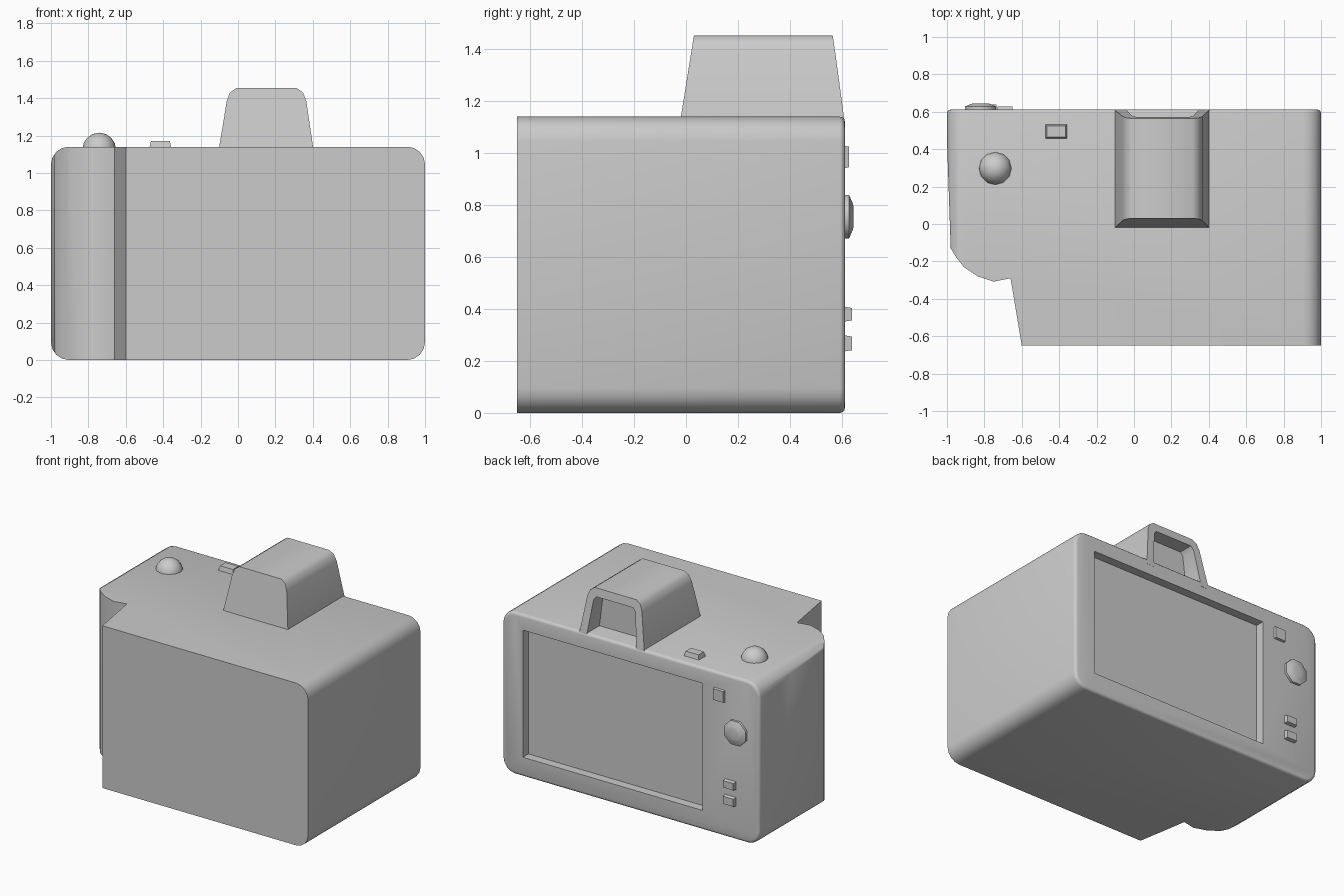
import bpy, bmesh, math
from mathutils import Matrix

if "Cube" in bpy.data.objects:
    bpy.data.objects.remove(bpy.data.objects["Cube"])


def finish(name, bm, angle=40):
    bmesh.ops.recalc_face_normals(bm, faces=bm.faces)
    me = bpy.data.meshes.new(name)
    bm.to_mesh(me)
    bm.free()
    ob = bpy.data.objects.new(name, me)
    bpy.context.collection.objects.link(ob)
    if angle:
        smooth(ob, angle)
    return ob


def smooth(ob, angle):
    bpy.ops.object.select_all(action='DESELECT')
    ob.select_set(True)
    bpy.context.view_layer.objects.active = ob
    bpy.ops.object.shade_smooth_by_angle(angle=math.radians(angle))


def loft(ring_a, ring_b):
    """Closed solid between two matching rings."""
    bm = bmesh.new()
    a = [bm.verts.new(p) for p in ring_a]
    b = [bm.verts.new(p) for p in ring_b]
    n = len(a)
    for i in range(n):
        j = (i + 1) % n
        bm.faces.new((a[i], a[j], b[j], b[i]))
    bm.faces.new(a)
    bm.faces.new(b)
    bmesh.ops.recalc_face_normals(bm, faces=bm.faces)
    return bm


def boolean(ob, cutter, op):
    m = ob.modifiers.new(op, 'BOOLEAN')
    m.operation, m.object, m.solver = op, cutter, 'EXACT'
    bpy.context.view_layer.objects.active = ob
    bpy.ops.object.modifier_apply(modifier=m.name)
    bpy.data.objects.remove(cutter)


def box(x, y, z, taper=0.0, axis='z'):
    """Box from ranges; the far end along the axis shrinks by taper."""
    def ring(k, t):
        if axis == 'z':
            return [(x[0]+t, y[0]+t, z[k]), (x[1]-t, y[0]+t, z[k]),
                    (x[1]-t, y[1]-t, z[k]), (x[0]+t, y[1]-t, z[k])]
        return [(x[0]+t, y[k], z[0]+t), (x[1]-t, y[k], z[0]+t),
                (x[1]-t, y[k], z[1]-t), (x[0]+t, y[k], z[1]-t)]
    return loft(ring(0, 0), ring(1, taper))


# body: rounded front profile run front to back, with a softened rear rim
H, R = 1.14, 0.095
profile = []
for cx, cz, start in ((1-R, H-R, 0), (R-1, H-R, 90), (R-1, R, 180), (1-R, R, 270)):
    for k in range(5):
        t = math.radians(start + 22.5 * k)
        profile.append((cx + R * math.cos(t), cz + R * math.sin(t)))
bm = loft([(x, -0.65, z) for x, z in profile], [(x, 0.612, z) for x, z in profile])
rim = [e for e in bm.edges if all(v.co.y > 0.6 for v in e.verts)]
bmesh.ops.bevel(bm, geom=rim, offset=0.02, segments=3, profile=0.5, affect='EDGES')
body = finish("camera_body", bm, None)

# plan outline that shapes the hand grip on the left
plan = [(-1.0, 0.7), (-1.0, 0.45), (-0.98, -0.13), (-0.95, -0.18), (-0.91, -0.23),
        (-0.835, -0.28), (-0.75, -0.308), (-0.66, -0.29), (-0.60, -0.65), (-0.59, -0.75),
        (1.1, -0.75), (1.1, 0.7)]
boolean(body, finish("plan_cutter", loft([(x, y, -0.1) for x, y in plan],
                                         [(x, y, 1.3) for x, y in plan]), None), 'INTERSECT')

# recessed rear screen
boolean(body, finish("screen_cutter", box((-0.555, 0.84), (0.55, 0.7), (0.137, 1.03)), None),
        'DIFFERENCE')
smooth(body, 38)

# viewfinder hump, leaning in at front and back, with an eyepiece opening
hump_profile = [(-0.107, 1.10), (-0.06, 1.385), (-0.043, 1.43), (-0.01, 1.453),
                (0.315, 1.453), (0.348, 1.43), (0.365, 1.385), (0.407, 1.10)]
front = [(x, -0.026 + (z - 1.10) * 0.16, z) for x, z in hump_profile]
back = [(x, 0.613 - max(0, z - 1.13) * 0.15, z) for x, z in hump_profile]
hump = finish("viewfinder_hump", loft(front, back), None)
opening = [(-0.05, 1.05), (-0.01, 1.37), (0.01, 1.395), (0.295, 1.395), (0.315, 1.37), (0.355, 1.05)]
boolean(hump, finish("eyepiece_cutter", loft([(x, 0.47, z) for x, z in opening],
                                             [(x, 0.7, z) for x, z in opening]), None), 'DIFFERENCE')
smooth(hump, 38)

# shutter button dome
bm = bmesh.new()
bmesh.ops.create_uvsphere(bm, u_segments=12, v_segments=8, radius=1,
                          matrix=Matrix.Translation((-0.742, 0.297, 1.125))
                          @ Matrix.Diagonal((0.09, 0.09, 0.09, 1)))
finish("shutter_button", bm, 60)

# small top button
finish("top_button", box((-0.477, -0.353), (0.453, 0.537), (1.12, 1.172), 0.012), 30)

# rear dial: low octagonal cap
bm = bmesh.new()
levels = ((0.60, 0.09), (0.628, 0.09), (0.642, 0.055), (0.645, 0.04))
rings = [[bm.verts.new((-0.82 + r * math.cos(k * math.pi / 4 + math.pi / 8), y,
                        0.755 + r * math.sin(k * math.pi / 4 + math.pi / 8)))
          for k in range(8)] for y, r in levels]
for a, b in zip(rings, rings[1:]):
    for i in range(8):
        j = (i + 1) % 8
        bm.faces.new((a[i], a[j], b[j], b[i]))
bm.faces.new(rings[0])
bm.faces.new(rings[-1])
finish("rear_dial", bm, 50)

# rear square buttons
for i, (cx, z0, z1, y1) in enumerate(((-0.69, 0.94, 1.03, 0.628),
                                      (-0.775, 0.35, 0.41, 0.638),
                                      (-0.775, 0.235, 0.30, 0.638))):
    finish(f"rear_button_{i + 1}", box((cx - 0.045, cx + 0.045), (0.60, y1), (z0, z1), 0.006, 'y'), 30)
